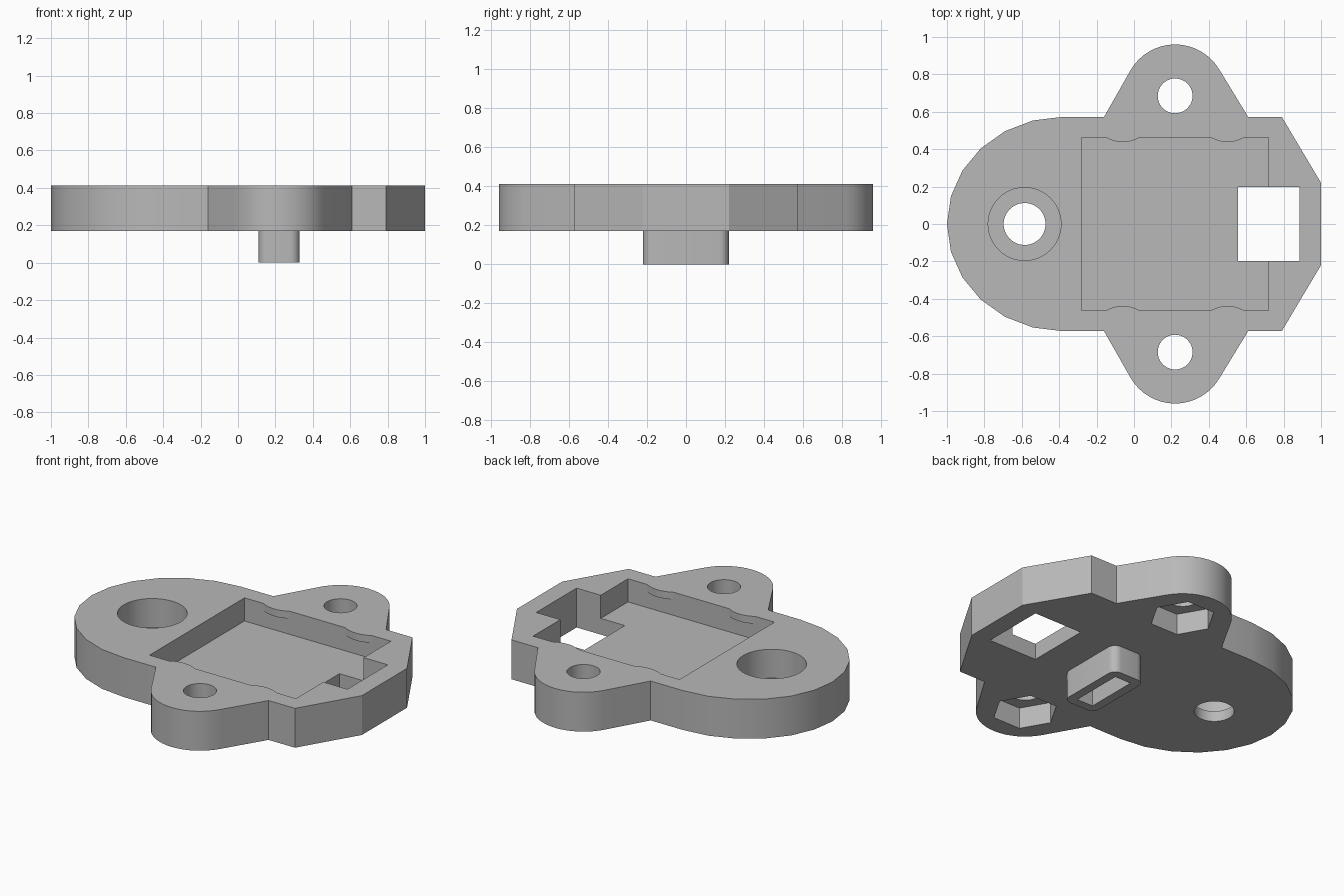
import bpy, bmesh
from math import sin, cos, radians, pi

cube = bpy.data.objects.get("Cube")
if cube:
    bpy.data.objects.remove(cube, do_unlink=True)

BOTTOM, TOP = 0.17, 0.413
EAR_X, EAR_Y = 0.22, 0.685

grey = bpy.data.materials.new("plain grey")
grey.use_nodes = True
colour = (0.48, 0.48, 0.48, 1)
grey.diffuse_color = colour
grey.node_tree.nodes["Principled BSDF"].inputs["Base Color"].default_value = colour


def prism(name, points, z0, z1):
    """Extrude a closed outline between two heights."""
    bm = bmesh.new()
    face = bm.faces.new([bm.verts.new((x, y, z0)) for x, y in points])
    new = bmesh.ops.extrude_face_region(bm, geom=[face])["geom"]
    verts = [v for v in new if isinstance(v, bmesh.types.BMVert)]
    bmesh.ops.translate(bm, verts=verts, vec=(0, 0, z1 - z0))
    bmesh.ops.recalc_face_normals(bm, faces=bm.faces)
    mesh = bpy.data.meshes.new(name)
    bm.to_mesh(mesh)
    bm.free()
    mesh.materials.append(grey)
    obj = bpy.data.objects.new(name, mesh)
    bpy.context.collection.objects.link(obj)
    return obj


def arc(cx, cy, rx, ry, start, end, steps):
    angles = [radians(start + (end - start) * i / steps) for i in range(steps + 1)]
    return [(cx + rx * cos(a), cy + ry * sin(a)) for a in angles]


def ring(cx, cy, r, n):
    return [(cx + r * cos(2 * pi * i / n), cy + r * sin(2 * pi * i / n)) for i in range(n)]


def rect(x0, x1, y0, y1):
    return [(x0, y0), (x1, y0), (x1, y1), (x0, y1)]


def rounded(x0, x1, y0, y1, r):
    corners = [(x1 - r, y1 - r), (x0 + r, y1 - r), (x0 + r, y0 + r), (x1 - r, y0 + r)]
    return [p for i, (cx, cy) in enumerate(corners)
            for p in arc(cx, cy, r, r, 90 * i, 90 * i + 90, 6)]


def combine(target, tool, operation):
    """Apply one boolean and discard the tool."""
    mod = target.modifiers.new("boolean", 'BOOLEAN')
    mod.operation, mod.solver, mod.object = operation, 'EXACT', tool
    bpy.context.view_layer.objects.active = target
    bpy.ops.object.modifier_apply(modifier=mod.name)
    bpy.data.objects.remove(tool, do_unlink=True)


def cut(points, z0, z1):
    combine(plate, prism("cutter", points, z0, z1), 'DIFFERENCE')


# Plate outline: half is drawn, then mirrored across y
half = [(1, 0.22), (0.79, 0.573), (0.61, 0.573)]
half += arc(EAR_X, EAR_Y, 0.275, 0.275, 30, 150, 16)
half += [(-0.16, 0.573)]
half += arc(-0.38, 0, 0.62, 0.573, 90, 180, 6)
outline = half + [(x, -y) for x, y in reversed(half[:-1])]
plate = prism("mounting_plate", outline, BOTTOM, TOP)

# Locating boss under the plate, with a blind slot
combine(plate, prism("boss", rounded(0.11, 0.33, -0.22, 0.22, 0.05), 0, 0.2), 'UNION')
cut(rect(0.165, 0.275, -0.165, 0.165), -0.1, 0.14)

# Shallow pocket and square through window
cut(rect(-0.28, 0.72, -0.463, 0.463), 0.27, 0.6)
cut(rect(0.555, 0.885, -0.197, 0.197), -0.1, 0.6)

# Counterbored hole
cut(ring(-0.585, 0, 0.195, 48), 0.235, 0.6)
cut(ring(-0.585, 0, 0.112, 48), -0.1, 0.6)

# Ear holes with hexagonal nut recesses below
for side in (1, -1):
    cut(ring(EAR_X, side * EAR_Y, 0.093, 40), -0.1, 0.6)
    cut(ring(EAR_X, side * EAR_Y, 0.185, 6), -0.1, 0.3)

parts = [plate]

# Small retaining tabs along the pocket's upper edge
for side, word in ((1, "back"), (-1, "front")):
    for x, place in ((-0.06, "right"), (0.5, "left")):
        curve = arc(x, 0.613, 0.175, 0.175, 239, 301, 12)
        tab = [(px, side * py) for px, py in curve]
        parts.append(prism(f"{word}_{place}_tab", tab, TOP - 0.045, TOP))

bpy.ops.object.select_all(action='DESELECT')
for obj in parts:
    obj.select_set(True)
bpy.context.view_layer.objects.active = plate
bpy.ops.object.shade_smooth_by_angle(angle=radians(28))
